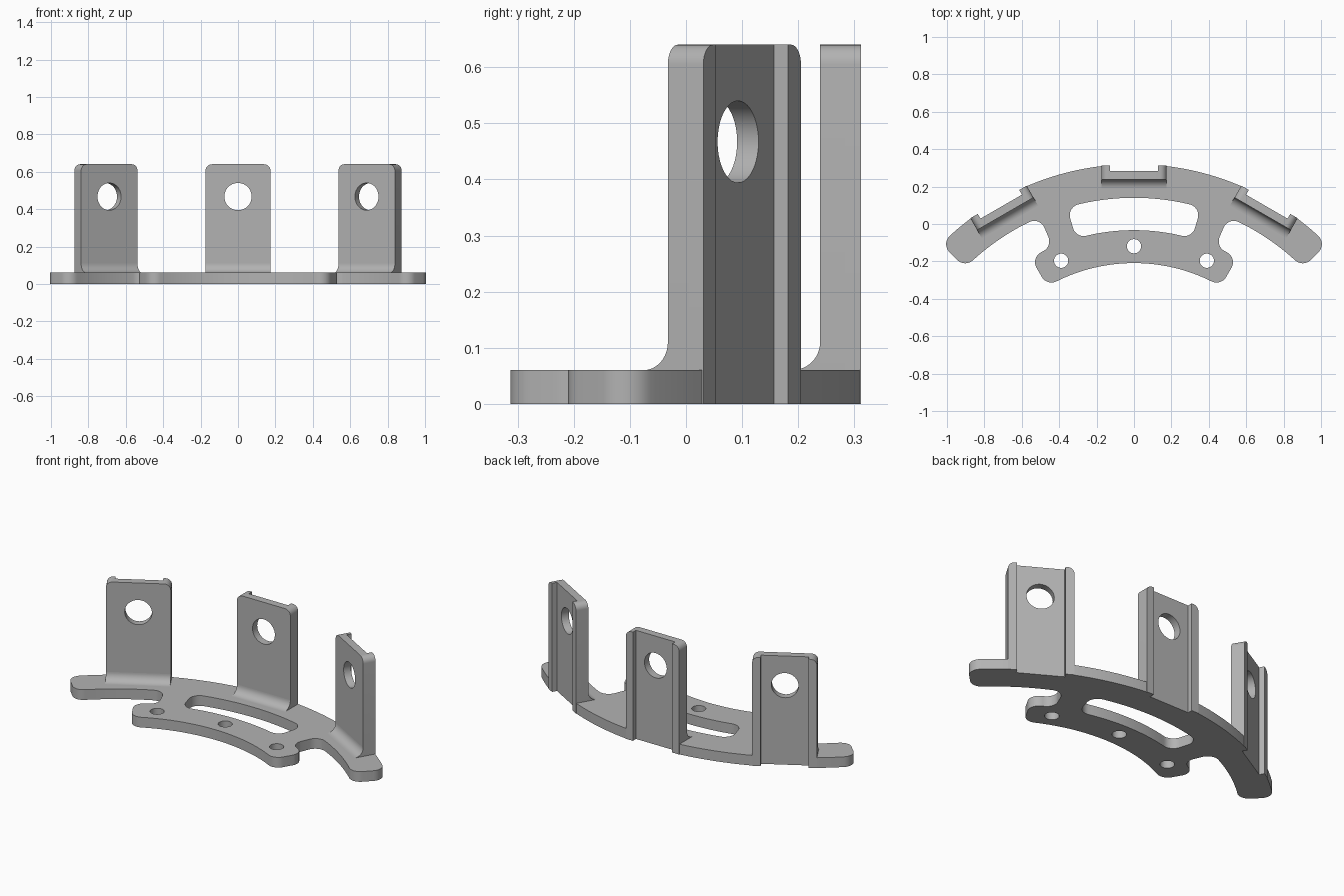
import bpy, bmesh
from math import sin, cos, asin, radians, pi, atan2, hypot
from mathutils import Matrix, Vector

cube = bpy.data.objects.get("Cube")
if cube:
    bpy.data.objects.remove(cube, do_unlink=True)

# Shared dimensions: everything is laid out around one arc centre
CENTRE_Y = -1.137
BASE_H = 0.06
TOP_Z = 0.64
HALF_W = 0.174      # half width of an upright tab
RAIL_IN = 0.128     # inner edge of the back rails
FRONT, GROOVE, BACK = 1.376, 1.42, 1.449
OUTER_R = 1.457
ROUND = 0.06

grey = bpy.data.materials.new("plain grey")
grey.use_nodes = True
grey.diffuse_color = (0.45, 0.45, 0.45, 1)
grey.node_tree.nodes["Principled BSDF"].inputs["Base Color"].default_value = (0.45, 0.45, 0.45, 1)


def polar(r, a):
    return Vector((r * sin(a), r * cos(a)))


def arc(r, a0, a1, n=16):
    return [polar(r, a0 + (a1 - a0) * i / n) for i in range(n + 1)]


def circle(x, y, r, n=40):
    return [Vector((x, y)) + polar(r, 2 * pi * i / n) for i in range(n)]


def corner(r, deg, sr, sa, arc_first, rad=ROUND, n=10):
    """Rounded corner between a concentric edge and a radial edge."""
    rc = r + sr * rad
    a = radians(deg) + sa * asin(rad / rc)
    er, et = polar(1, a), polar(1, a + pi / 2)
    pts = [polar(rc, a) - rad * (sr * cos(t) * er + sa * sin(t) * et)
           for t in (pi / 2 * i / n for i in range(n + 1))]
    return pts if arc_first else pts[::-1]


def trace(corners):
    """Join corners, following the concentric edges between them."""
    out = []
    for i, c in enumerate(corners):
        pts = corner(*c, arc_first=i % 2 == 0)
        if i % 2 == 0:
            a0 = atan2(out[-1].x, out[-1].y) if out else 0
            out += arc(c[0], a0, atan2(pts[0].x, pts[0].y))[(1 if out else 0):-1]
        out += pts
    return out


def mirrored(half):
    return half + [Vector((-p.x, p.y)) for p in reversed(half) if abs(p.x) > 1e-6]


def extruded(name, loops, depth, matrix):
    """Fill closed loops (holes included) and extrude from 0 to depth."""
    cu = bpy.data.curves.new(name + " outline", 'CURVE')
    cu.dimensions, cu.fill_mode, cu.extrude = '2D', 'BOTH', depth / 2
    for pts in loops:
        sp = cu.splines.new('POLY')
        sp.points.add(len(pts) - 1)
        for p, co in zip(sp.points, pts):
            p.co = (co[0], co[1], 0, 1)
        sp.use_cyclic_u = True
    tmp = bpy.data.objects.new("outline", cu)
    bm = bmesh.new()
    bm.from_mesh(tmp.to_mesh())
    tmp.to_mesh_clear()
    bpy.data.objects.remove(tmp)
    bpy.data.curves.remove(cu)
    bmesh.ops.remove_doubles(bm, verts=bm.verts, dist=1e-5)
    bmesh.ops.transform(bm, verts=bm.verts, matrix=matrix @ Matrix.Translation((0, 0, depth / 2)))
    bmesh.ops.recalc_face_normals(bm, faces=bm.faces)
    me = bpy.data.meshes.new(name)
    bm.to_mesh(me)
    bm.free()
    me.materials.append(grey)
    ob = bpy.data.objects.new(name, me)
    bpy.context.collection.objects.link(ob)
    bpy.ops.object.select_all(action='DESELECT')
    ob.select_set(True)
    bpy.context.view_layer.objects.active = ob
    bpy.ops.object.shade_smooth_by_angle(angle=radians(30))
    return ob


# Base plate: inner ear, side notch, long wing, and straight cuts behind the tabs
half = trace([(0.928, 30, 1, -1), (1.104, 30, -1, -1),
              (1.104, 23.2, 1, 1), (1.277, 23.2, -1, 1),
              (1.277, 45, 1, -1), (OUTER_R, 45, -1, -1)])
step, tab_a = asin(HALF_W / OUTER_R), radians(30)
er, et = polar(1, tab_a), polar(1, tab_a + pi / 2)
half += arc(OUTER_R, radians(42), tab_a + step, 6)
half += [er * GROOVE + et * HALF_W, er * GROOVE - et * HALF_W]
half += arc(OUTER_R, tab_a - step, step)
half.append(Vector((HALF_W, GROOVE)))

slot = mirrored(trace([(1.104, 16.3, 1, -1), (1.277, 16.3, -1, -1)])
                + arc(1.277, radians(13), 0))
holes = [circle(*polar(1.018, radians(a)), 0.038) for a in (-22.5, 0, 22.5)]
origin = Matrix.Translation((0, CENTRE_Y, 0))
extruded("base_plate", [mirrored(half), slot] + holes, BASE_H, origin)


# Upright tabs: a drilled plate, two back rails and a front fillet
def rounded_top(x0, x1, z0, left, right, r=0.035, n=8):
    pts = [(x0, z0), (x1, z0)]
    for x, s, on in ((x1, 1, right), (x0, -1, left)):
        if not on:
            pts.append((x, TOP_Z))
            continue
        sweep = [pi / 2 * i / n for i in range(n + 1)]
        for t in (sweep if s > 0 else sweep[::-1]):
            pts.append((x - s * r * (1 - cos(t)), TOP_Z - r * (1 - sin(t))))
    return pts


FILLET = 0.05
fillet = [(FRONT, BASE_H)] + [
    (FRONT - FILLET * (1 - sin(t)), BASE_H + FILLET * (1 - cos(t)))
    for t in (pi / 2 * i / 12 for i in range(13))]

for side, deg in (("right", 30), ("centre", 0), ("left", -30)):
    place = origin @ Matrix.Rotation(radians(deg), 4, 'Z')
    # Outline plane stands upright, with depth running towards the front
    upright = Matrix.Rotation(pi / 2, 4, 'X')
    extruded(side + "_tab", [rounded_top(-HALF_W, HALF_W, BASE_H, True, True),
                             circle(0, 0.467, 0.073)],
             GROOVE - FRONT, place @ Matrix.Translation((0, GROOVE, 0)) @ upright)
    for s, x0, x1 in (("right", -HALF_W, -RAIL_IN), ("left", RAIL_IN, HALF_W)):
        extruded(f"{side}_tab_{s}_rail", [rounded_top(x0, x1, 0, s == "right", s == "left")],
                 BACK - GROOVE, place @ Matrix.Translation((0, BACK, 0)) @ upright)
    across = Matrix(((0, 0, 1, -HALF_W), (1, 0, 0, 0), (0, 1, 0, 0), (0, 0, 0, 1)))
    extruded(side + "_tab_fillet", [fillet], 2 * HALF_W, place @ across)
